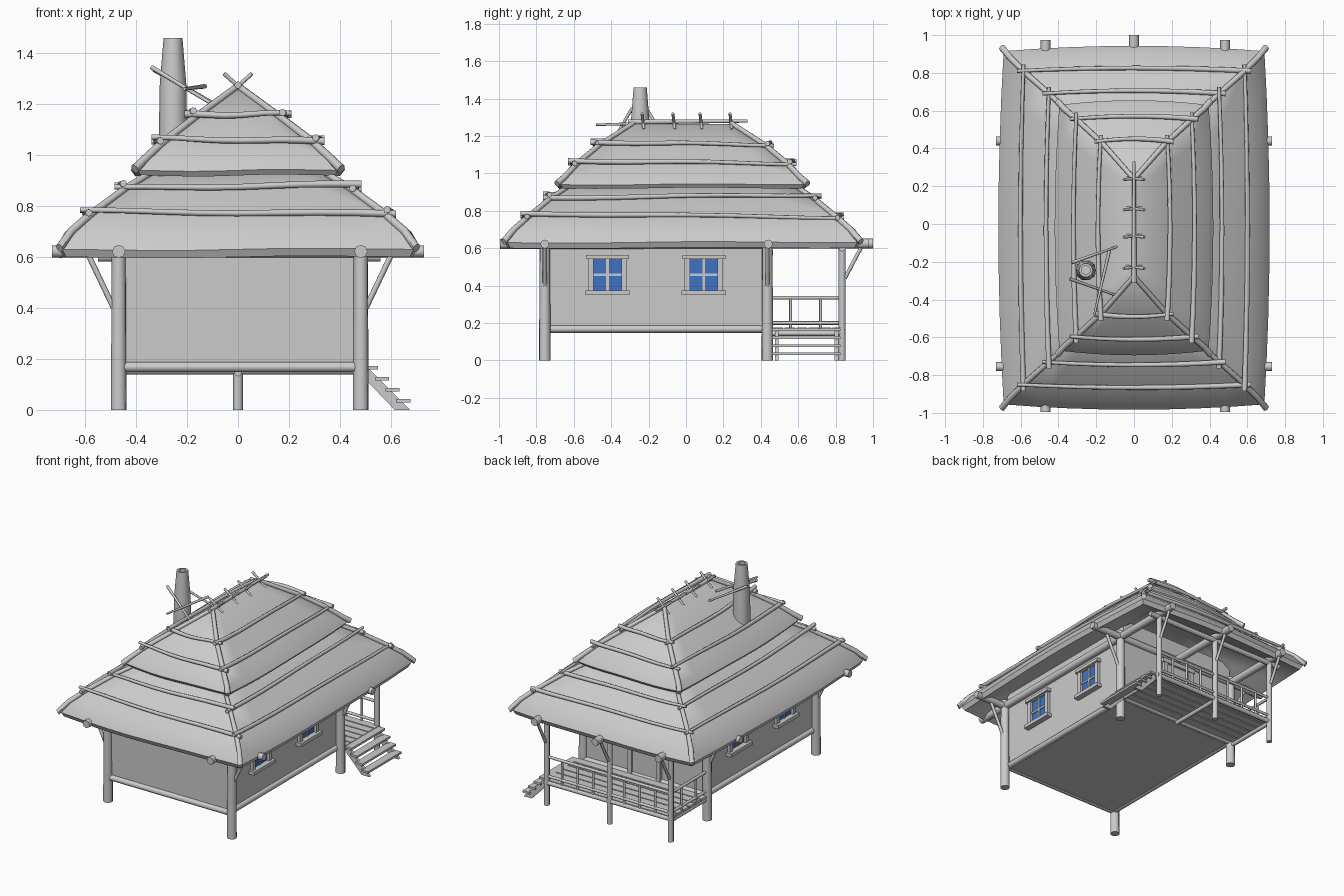
import bpy, bmesh, math, random
from mathutils import Vector

random.seed(4)
if "Cube" in bpy.data.objects:
    bpy.data.objects.remove(bpy.data.objects["Cube"])

CY = -0.02                      # roof centre along y
PARTS = []


def material(name, rgb):
    m = bpy.data.materials.new(name)
    m.use_nodes = True
    m.diffuse_color = (*rgb, 1)
    m.node_tree.nodes["Principled BSDF"].inputs["Base Color"].default_value = (*rgb, 1)
    return m


GREY = material("weathered_grey", (0.6, 0.6, 0.6))
BLUE = material("window_blue", (0.05, 0.17, 0.55))


def finish(name, bm, mat=GREY):
    bmesh.ops.recalc_face_normals(bm, faces=bm.faces)
    me = bpy.data.meshes.new(name)
    bm.to_mesh(me)
    bm.free()
    me.materials.append(mat)
    ob = bpy.data.objects.new(name, me)
    bpy.context.collection.objects.link(ob)
    PARTS.append(ob)
    return ob


def box(name, lo, hi, mat=GREY):
    bm = bmesh.new()
    bmesh.ops.create_cube(bm, size=1)
    for v in bm.verts:
        v.co = [a + (b - a) * (c + 0.5) for a, b, c in zip(lo, hi, v.co)]
    return finish(name, bm, mat)


def skin(bm, rings):
    # joins rings of vertices and caps both ends
    loops = [[bm.verts.new(p) for p in r] for r in rings]
    for a, b in zip(loops, loops[1:]):
        for i in range(len(a)):
            j = (i + 1) % len(a)
            bm.faces.new((a[i], a[j], b[j], b[i]))
    bm.faces.new(loops[0])
    bm.faces.new(loops[-1])


def pole(name, pts, r, taper=1.0, n=8):
    pts = [Vector(p) for p in pts]
    axis = (pts[-1] - pts[0]).normalized()
    side = axis.orthogonal().normalized()
    up = axis.cross(side)
    rings = []
    for i, p in enumerate(pts):
        k = r * (1 + (taper - 1) * i / (len(pts) - 1))
        rings.append([p + k * (math.cos(t) * side + math.sin(t) * up)
                      for t in (math.tau * j / n for j in range(n))])
    bm = bmesh.new()
    skin(bm, rings)
    return finish(name, bm)


# Thatch: bowed rectangular rings from the top, over the eave and back under
def roof_ring(hx, hy, z, bow, n=8):
    pts = []
    for s in range(4):
        for i in range(n):
            t = -1 + 2 * i / n
            b = bow * (1 - t * t)
            x, y = [(t * hx, -hy - b), (hx + b, t * hy),
                    (-t * hx, hy + b), (-hx - b, -t * hy)][s]
            wave = 0.2 * bow * math.sin(3 * t + s) * (1 - t * t)
            pts.append((x, y + CY, z + wave))
    return pts


def thatch(name, profile):
    bm = bmesh.new()
    skin(bm, [roof_ring(*p) for p in profile])
    return finish(name, bm)


LOWER = [(0.30, 0.57, 0.95, 0), (0.44, 0.70, 0.865, 0.012), (0.575, 0.82, 0.765, 0.02),
         (0.655, 0.90, 0.695, 0.025), (0.69, 0.935, 0.63, 0.028), (0.675, 0.92, 0.6, 0.028),
         (0.45, 0.70, 0.72, 0), (0.25, 0.50, 0.86, 0)]
UPPER = [(0.002, 0.26, 1.265, 0), (0.165, 0.445, 1.145, 0.012), (0.295, 0.565, 1.045, 0.018),
         (0.37, 0.63, 0.975, 0.022), (0.395, 0.65, 0.94, 0.025), (0.38, 0.635, 0.92, 0.025),
         (0.25, 0.5, 0.98, 0)]
thatch("lower_thatch", LOWER)
thatch("upper_thatch", UPPER)

# Hip poles along the roof corners
for tier, prof in (("lower", LOWER), ("upper", UPPER)):
    for sx in (-1, 1):
        for sy in (-1, 1):
            pts = [(sx * hx, sy * hy + CY, z + 0.005) for hx, hy, z, b in prof[:5]]
            pts[-1] = (pts[-1][0] + sx * 0.01, pts[-1][1] + sy * 0.02, pts[-1][2])
            pole(tier + "_hip_pole", pts, 0.013, 1.4)

# Horizontal binding poles, crossing at the corners
for hx, hy, z in ((0.585, 0.83, 0.775), (0.45, 0.71, 0.878),
                  (0.305, 0.575, 1.06), (0.175, 0.455, 1.16)):
    for s in (-1, 1):
        for along_x in (True, False):
            half, off = (hx, hy) if along_x else (hy, hx)
            half += 0.035
            tilt = random.uniform(-0.012, 0.012)
            pts = []
            for i in range(9):
                t = -1 + i / 4
                o = s * (off + 0.016 * (1 - t * t))
                zz = z + tilt * t + 0.004 * math.sin(4 * t + s)
                pts.append((t * half, o + CY, zz) if along_x else (o, t * half + CY, zz))
            pole("binding_pole", pts[::random.choice((-1, 1))], 0.014, 0.7)

# Ridge pole with crossed sticks
pole("ridge_pole", [(0, -0.31, 1.275), (0, 0.33, 1.28)], 0.014, 0.6)
for y in (-0.235, -0.07, 0.075, 0.235):
    for s in (-1, 1):
        pole("ridge_stick", [(s * 0.055, y, 1.32), (-s * 0.04, y + 0.01, 1.235)], 0.008)

# Hollow chimney with its propping sticks
bm = bmesh.new()
cx, cy = -0.255, -0.245
skin(bm, [[(cx + r * math.cos(math.tau * i / 10), cy + r * math.sin(math.tau * i / 10), z)
           for i in range(10)]
          for r, z in ((0.056, 1.0), (0.055, 1.12), (0.052, 1.28), (0.037, 1.46),
                       (0.024, 1.46), (0.03, 1.34))])
finish("chimney", bm)
for a, b in (((-0.34, -0.29, 1.345), (-0.06, -0.39, 1.175)),
             ((-0.33, -0.205, 1.335), (-0.09, -0.12, 1.2)),
             ((-0.13, -0.14, 1.27), (-0.21, -0.48, 1.26))):
    pole("chimney_stick", [a, b], 0.009, 0.7)

# House body, sill logs and door
box("house_walls", (-0.455, -0.755, 0.155), (0.46, 0.44, 0.76))
for y in (-0.755, 0.44):
    pole("sill_log", [(-0.46, y, 0.168), (0.47, y, 0.168)], 0.02)
for x in (-0.455, 0.46):
    pole("sill_log", [(x, -0.755, 0.168), (x, 0.44, 0.168)], 0.02)
box("door_panel", (-0.1, 0.44, 0.17), (0.1, 0.448, 0.56))
for x in (-0.11, 0.11):
    box("door_jamb", (x - 0.015, 0.44, 0.17), (x + 0.015, 0.462, 0.58))
box("door_lintel", (-0.135, 0.44, 0.56), (0.135, 0.465, 0.59))

# Windows on both long sides
for s, wall in ((1, 0.46), (-1, 0.455)):
    def plate(name, y0, y1, z0, z1, depth, mat=GREY):
        xs = sorted((s * (wall - 0.01), s * (wall + depth)))
        box(name, (xs[0], y0, z0), (xs[1], y1, z1), mat)
    for y in (-0.42, 0.095):
        plate("window_glass", y - 0.08, y + 0.08, 0.375, 0.545, 0.004, BLUE)
        plate("window_mullion", y - 0.007, y + 0.007, 0.375, 0.545, 0.01)
        plate("window_bar", y - 0.08, y + 0.08, 0.452, 0.466, 0.01)
        plate("window_sill", y - 0.118, y + 0.118, 0.35, 0.374, 0.04)
        plate("window_lintel", y - 0.115, y + 0.115, 0.543, 0.565, 0.035)
        for k in (-1, 1):
            c = y + k * 0.088
            plate("window_jamb", c - 0.014, c + 0.014, 0.37, 0.55, 0.022)

# Posts, roof beams and braces
for x in (-0.468, 0.482):
    s = 1 if x > 0 else -1
    for y in (-0.755, 0.435):
        pole("corner_post", [(x, y, 0), (x, y, 0.66)], 0.031, 0.9, 10)
        pole("side_brace", [(x + s * 0.02, y, 0.4), (x + s * 0.125, y, 0.62)], 0.011)
    pole("long_beam", [(x, -0.995, 0.622), (x, 0.975, 0.625)], 0.026)
for y in (-0.755, 0.44):
    pole("cross_beam", [(-0.73, y, 0.622), (0.73, y, 0.622)], 0.024)
pole("middle_beam", [(0, 0.43, 0.625), (0, 1, 0.625)], 0.026)
pole("porch_beam", [(-0.55, 0.835, 0.6), (0.56, 0.835, 0.6)], 0.018)
for x in (-0.468, 0, 0.482):
    pole("porch_post", [(x, 0.835, 0), (x, 0.835, 0.64)], 0.019)
    pole("porch_brace", [(x, 0.85, 0.44), (x, 0.945, 0.62)], 0.01)

# Porch deck of boards on joists
for i in range(6):
    y = 0.463 + i * 0.064
    box("deck_board", (-0.48, y, 0.158), (0.5, y + 0.056, 0.175))
for x in (-0.468, 0, 0.482):
    pole("deck_joist", [(x, 0.44, 0.145), (x, 0.845, 0.145)], 0.014)
pole("deck_edge", [(-0.48, 0.835, 0.155), (0.5, 0.835, 0.155)], 0.016)

# Railings on the back and one side
for z in (0.335, 0.2):
    pole("back_rail", [(-0.468, 0.835, z), (0.482, 0.835, z)], 0.01)
    pole("side_rail", [(-0.468, 0.44, z), (-0.468, 0.835, z)], 0.01)
for i in range(1, 8):
    x = -0.468 + i * 0.119
    if i != 4:
        pole("back_baluster", [(x, 0.835, 0.16), (x, 0.835, 0.335)], 0.008)
for y in (0.56, 0.72):
    pole("side_baluster", [(-0.468, y, 0.16), (-0.468, y, 0.335)], 0.008)

# Side stairs: slanted stringers and open treads
for y in (0.475, 0.795):
    bm = bmesh.new()
    skin(bm, [[(x, yy, z) for x, z in ((0.5, 0.175), (0.5, 0.12), (0.615, 0), (0.675, 0))]
              for yy in (y, y + 0.02)])
    finish("stair_stringer", bm)
for i in range(4):
    x, z = 0.495 + i * 0.042, 0.158 - i * 0.043
    box("stair_tread", (x, 0.46, z), (x + 0.055, 0.825, z + 0.014))

# Smooth round parts, keeping hard edges
bpy.ops.object.select_all(action="DESELECT")
for ob in PARTS:
    ob.select_set(True)
bpy.context.view_layer.objects.active = PARTS[0]
bpy.ops.object.shade_smooth_by_angle(angle=math.radians(46))
